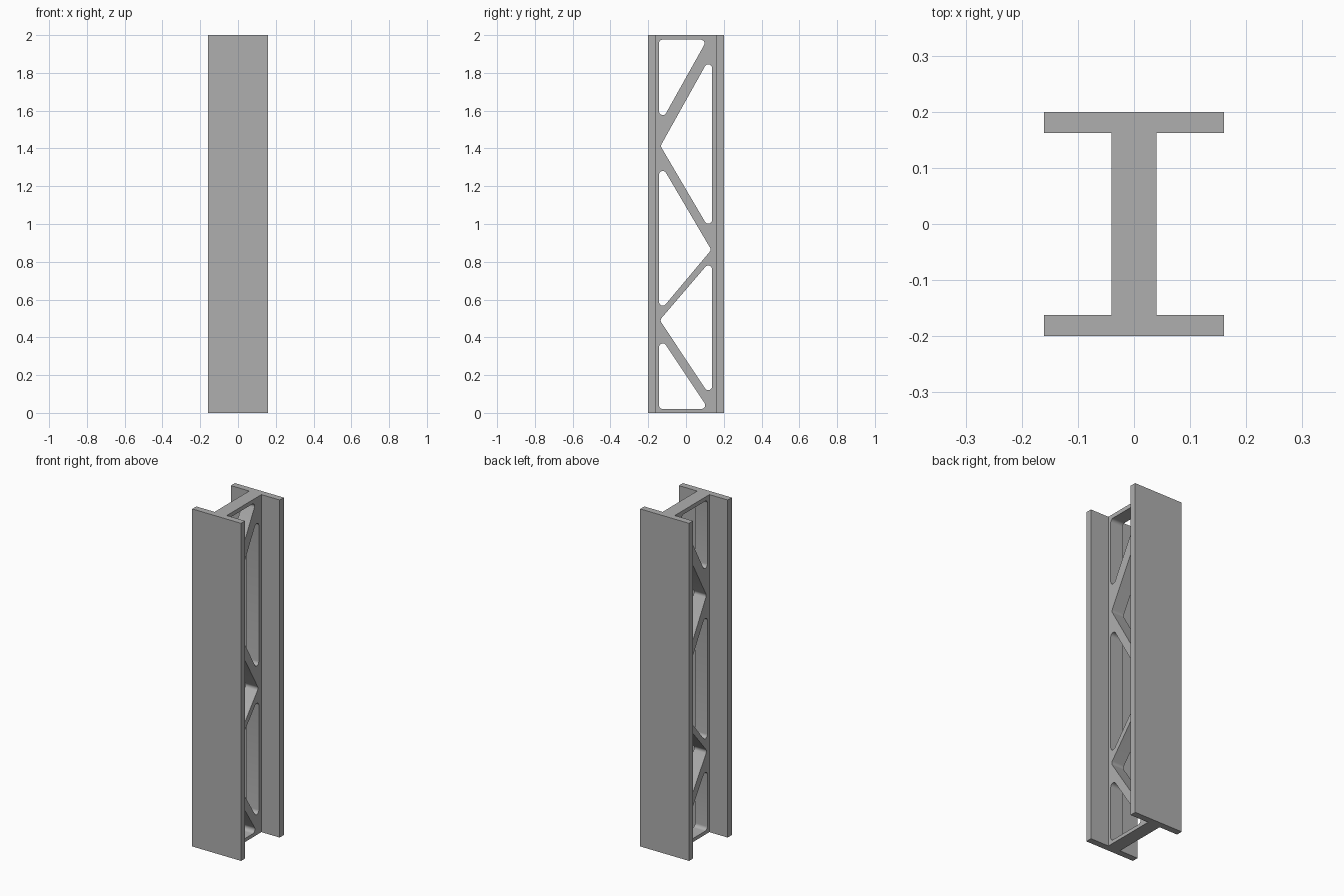
import bpy, bmesh, math
from mathutils import Vector

if "Cube" in bpy.data.objects:
    bpy.data.objects.remove(bpy.data.objects["Cube"], do_unlink=True)

HEIGHT = 2.0
HALF_WIDTH, HALF_DEPTH = 0.16, 0.2
HALF_WEB, FLANGE_INNER = 0.04, 0.162
RADIUS, STEPS = 0.02, 8

steel = bpy.data.materials.new("grey steel")
steel.use_nodes = True
grey = (0.43, 0.43, 0.43, 1)
steel.diffuse_color = grey
steel.node_tree.nodes["Principled BSDF"].inputs["Base Color"].default_value = grey


def prism(bm, points, push):
    """Add a closed prism: a polygon pushed along a vector."""
    face = bm.faces.new([bm.verts.new(p) for p in points])
    result = bmesh.ops.extrude_face_region(bm, geom=[face], use_keep_orig=True)
    moved = [v for v in result["geom"] if isinstance(v, bmesh.types.BMVert)]
    bmesh.ops.translate(bm, verts=moved, vec=push)


def finish(bm, name):
    bmesh.ops.recalc_face_normals(bm, faces=bm.faces)
    mesh = bpy.data.meshes.new(name)
    bm.to_mesh(mesh)
    bm.free()
    mesh.materials.append(steel)
    obj = bpy.data.objects.new(name, mesh)
    bpy.context.collection.objects.link(obj)
    return obj


def fillet(corners):
    """Round every corner of a polygon with the same radius."""
    pts = [Vector(c) for c in corners]
    out = []
    for i, p in enumerate(pts):
        u = (pts[i - 1] - p).normalized()
        v = (pts[(i + 1) % len(pts)] - p).normalized()
        half = u.angle(v) / 2
        centre = p + (u + v).normalized() * (RADIUS / math.sin(half))
        start = (p + u * (RADIUS / math.tan(half)) - centre).normalized()
        end = (p + v * (RADIUS / math.tan(half)) - centre).normalized()
        for s in range(STEPS + 1):
            out.append(centre + start.slerp(end, s / STEPS).normalized() * RADIUS)
    return out


# I-section beam: one quarter of the outline, mirrored round
quarter = [(HALF_WEB, FLANGE_INNER), (HALF_WIDTH, FLANGE_INNER), (HALF_WIDTH, HALF_DEPTH)]
right_side = [(x, -y) for x, y in reversed(quarter)] + quarter
outline = right_side + [(-x, y) for x, y in reversed(right_side)]
bm = bmesh.new()
prism(bm, [(x, y, 0) for x, y in outline], (0, 0, HEIGHT))
beam = finish(bm, "truss_beam")

# Web openings as (y, z) corners, leaving a zigzag of braces
FRONT, BACK = -0.143, 0.138
openings = [
    [(FRONT, 1.976), (0.112, 1.976), (FRONT, 1.52)],
    [(BACK, 1.902), (BACK, 0.948), (-0.135, 1.413)],
    [(FRONT, 1.334), (0.134, 0.863), (FRONT, 0.533)],
    [(BACK, 0.814), (BACK, 0.074), (-0.139, 0.491)],
    [(FRONT, 0.414), (0.119, 0.021), (FRONT, 0.021)],
]
bm = bmesh.new()
for corners in openings:
    prism(bm, [(-0.1, p.x, p.y) for p in fillet(corners)], (0.2, 0, 0))
cutter = finish(bm, "opening_cutter")
cutter.hide_render = True

# Cut the openings and discard the cutter
cut = beam.modifiers.new("openings", 'BOOLEAN')
cut.operation = 'DIFFERENCE'
cut.solver = 'EXACT'
cut.object = cutter
bpy.ops.object.select_all(action='DESELECT')
bpy.context.view_layer.objects.active = beam
beam.select_set(True)
bpy.ops.object.modifier_apply(modifier=cut.name)
bpy.data.objects.remove(cutter, do_unlink=True)
bpy.ops.object.shade_smooth_by_angle(angle=math.radians(30))
